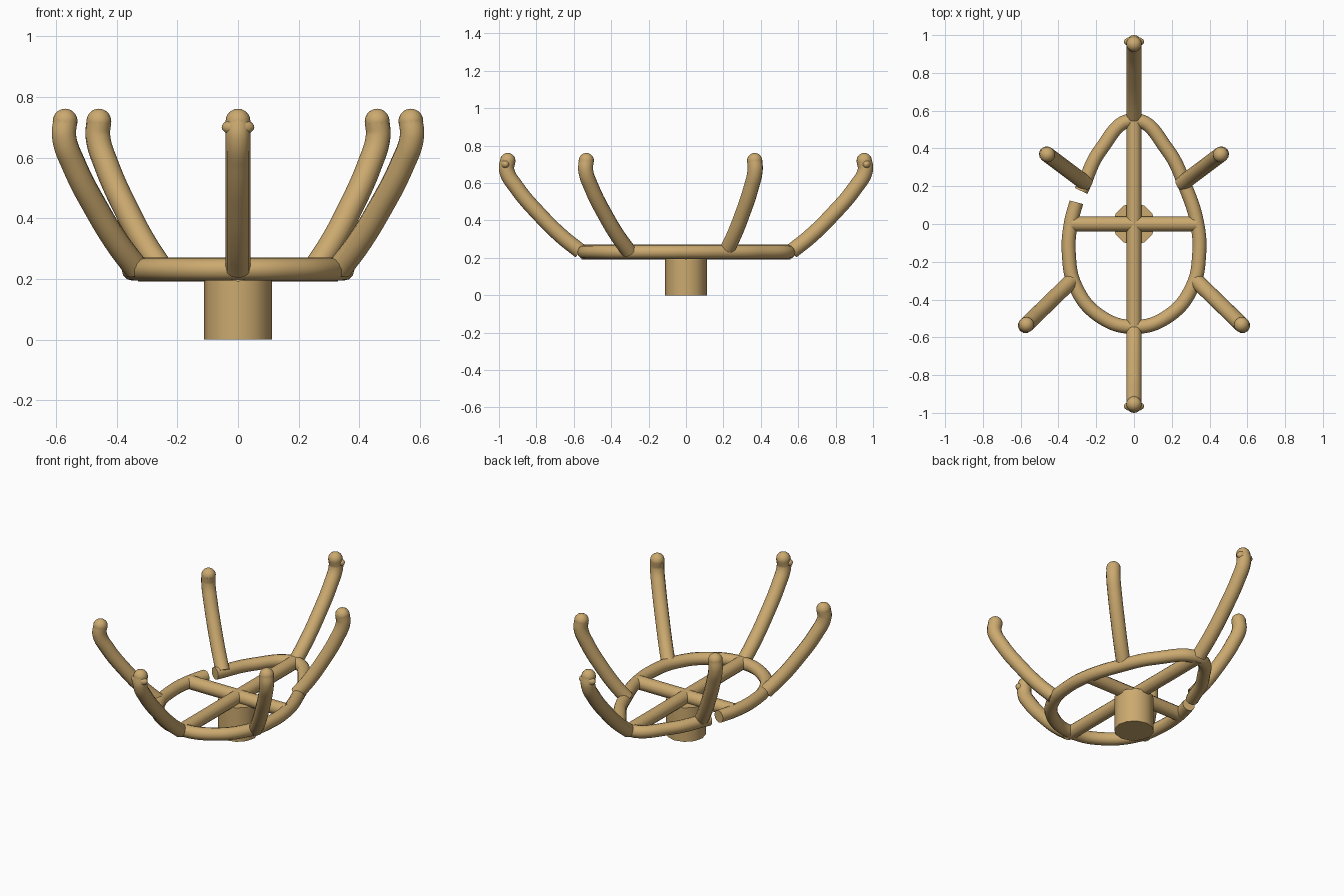
import bpy
from mathutils import Vector

if "Cube" in bpy.data.objects:
    bpy.data.objects.remove(bpy.data.objects["Cube"])

wood = bpy.data.materials.new("tan")
wood.diffuse_color = (0.60, 0.40, 0.16, 1)
wood.use_nodes = True
wood.node_tree.nodes["Principled BSDF"].inputs["Base Color"].default_value = wood.diffuse_color
R = 0.041


def finish(ob, name):
    ob.name = name
    ob.data.materials.clear()
    ob.data.materials.append(wood)
    bpy.ops.object.select_all(action='DESELECT')
    ob.select_set(True)
    bpy.context.view_layer.objects.active = ob
    bpy.ops.object.shade_smooth_by_angle(angle=0.8)


def tube(name, points, radius=R):
    """Round bar swept through the points."""
    cu = bpy.data.curves.new(name, 'CURVE')
    cu.dimensions = '3D'
    cu.bevel_depth = radius
    cu.bevel_resolution = 4
    cu.resolution_u = 8
    cu.use_fill_caps = True
    sp = cu.splines.new('BEZIER')
    sp.bezier_points.add(len(points) - 1)
    for bp, p in zip(sp.bezier_points, points):
        bp.co = p
        bp.handle_left_type = bp.handle_right_type = 'AUTO'
    ob = bpy.data.objects.new(name, cu)
    bpy.context.collection.objects.link(ob)
    bpy.ops.object.select_all(action='DESELECT')
    ob.select_set(True)
    bpy.context.view_layer.objects.active = ob
    bpy.ops.object.convert(target='MESH')
    finish(bpy.context.object, name)


def ball(name, loc, scale):
    bpy.ops.mesh.primitive_uv_sphere_add(segments=16, ring_count=10, location=loc)
    bpy.context.object.scale = scale
    finish(bpy.context.object, name)


# Base post
bpy.ops.mesh.primitive_cylinder_add(vertices=12, radius=0.112, depth=0.21, location=(0, 0, 0.105))
finish(bpy.context.object, "base_post")

# Egg-shaped ring, open at a small gap on the left
ZC = 0.231
half = [(0.175, 0.395), (0.275, 0.19), (0.335, 0.0), (0.345, -0.16), (0.31, -0.33), (0.185, -0.485)]
ring = [(-0.28, 0.175), (-0.175, 0.395), (0, 0.55)] + half + [(0, -0.545)]
ring += [(-x, y) for x, y in reversed(half[2:])] + [(-0.305, 0.115)]
tube("ring", [(x, y, ZC) for x, y in ring], 0.037)

# Cross bars
tube("long_bar", [(0, -0.56, ZC), (0, 0.56, ZC)], 0.04)
tube("cross_bar", [(-0.33, 0, ZC), (0.33, 0, ZC)], 0.04)

# Curved arms: fraction of the outward reach, height
PROFILE = [(0, 0.235), (0.25, 0.315), (0.53, 0.425), (0.85, 0.575), (0.985, 0.67), (0.97, 0.72)]


def arm(name, base, tip):
    b, t = Vector(base), Vector(tip)
    pts = [(*b.lerp(t, f), z) for f, z in PROFILE]
    tube(name, pts)
    ball(name + "_tip", pts[-1], (R, R, R))


for s, side in ((1, "right"), (-1, "left")):
    arm("front_arm_" + side, (0.335 * s, -0.305), (0.577 * s, -0.54))
    arm("back_arm_" + side, (0.255 * s, 0.215), (0.465 * s, 0.372))
for s, side in ((-1, "front"), (1, "back")):
    arm("centre_arm_" + side, (0, 0.565 * s), (0, 0.965 * s))
    # slight flare beside the tip
    ball("flare_" + side, (0, 0.965 * s, 0.70), (0.054, 0.028, 0.028))
